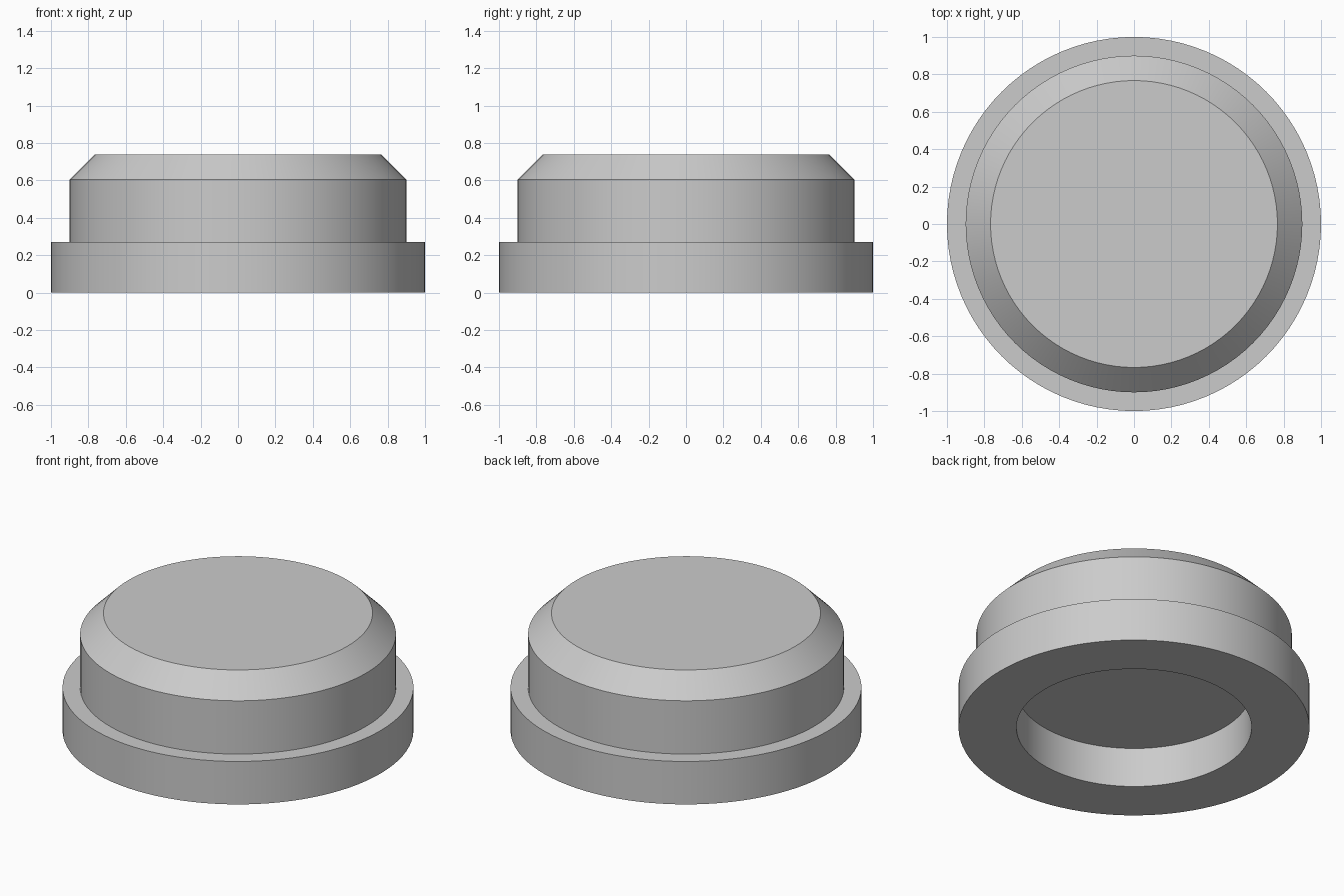
import bpy
import bmesh
from math import radians
from mathutils import Matrix

cube = bpy.data.objects.get("Cube")
if cube:
    bpy.data.objects.remove(cube, do_unlink=True)

SEGMENTS = 96

# Single plain grey
GREY = (0.6, 0.6, 0.6, 1.0)
grey = bpy.data.materials.new("light grey")
grey.use_nodes = True
grey.diffuse_color = GREY
grey.node_tree.nodes["Principled BSDF"].inputs["Base Color"].default_value = GREY


def lathe(name, profile):
    """Revolve (radius, height) points around z; the end rings are capped flat."""
    bm = bmesh.new()
    rings = []
    for radius, z in profile:
        ring = bmesh.ops.create_circle(
            bm, segments=SEGMENTS, radius=radius, matrix=Matrix.Translation((0, 0, z)))
        rings.append(ring["verts"])
    for low, high in zip(rings, rings[1:]):
        for i in range(SEGMENTS):
            j = (i + 1) % SEGMENTS
            bm.faces.new((low[i], low[j], high[j], high[i]))
    for ring in (rings[0], rings[-1]):
        bm.faces.new(ring)
    bmesh.ops.recalc_face_normals(bm, faces=bm.faces)

    mesh = bpy.data.meshes.new(name)
    bm.to_mesh(mesh)
    bm.free()
    mesh.materials.append(grey)
    obj = bpy.data.objects.new(name, mesh)
    bpy.context.collection.objects.link(obj)
    bpy.ops.object.select_all(action="DESELECT")
    obj.select_set(True)
    bpy.context.view_layer.objects.active = obj
    bpy.ops.object.shade_smooth_by_angle(angle=radians(30))
    return obj


# Stepped cap: recess ceiling, recess wall, underside, flange, body, chamfer, top
lathe("flanged_cap", [
    (0.67, 0.25),
    (0.67, 0.0),
    (1.0, 0.0),
    (1.0, 0.27),
    (0.9, 0.27),
    (0.9, 0.605),
    (0.767, 0.737),
])
